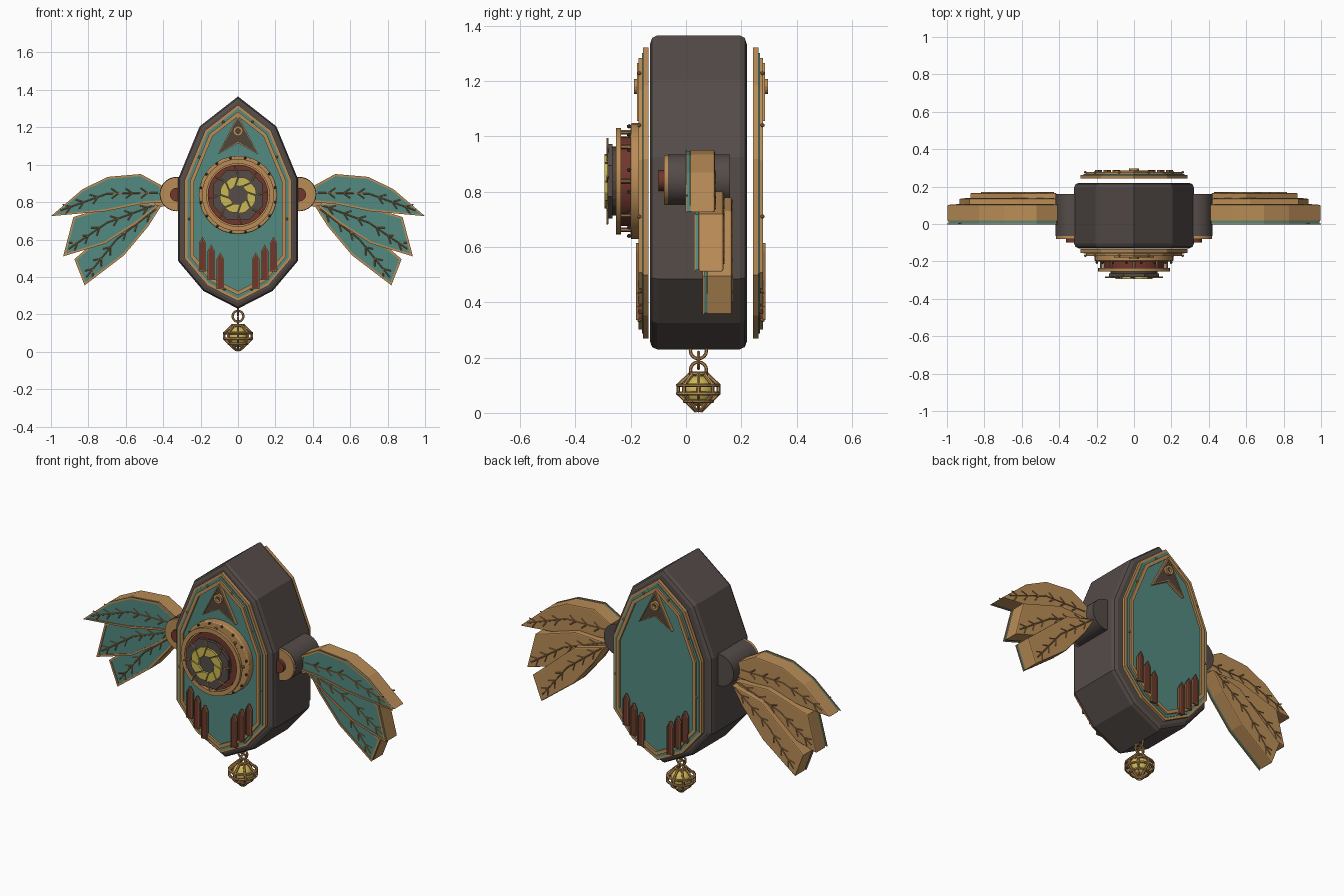
import bpy, bmesh, math
from mathutils import Vector, Matrix

cube = bpy.data.objects.get("Cube")
if cube:
    bpy.data.objects.remove(cube, do_unlink=True)


def material(name, color):
    m = bpy.data.materials.new(name)
    m.use_nodes = True
    m.diffuse_color = (*color, 1)
    m.node_tree.nodes["Principled BSDF"].inputs["Base Color"].default_value = (*color, 1)
    return m


DARK = material("dark casing", (0.09, 0.072, 0.066))
UMBER = material("dark umber", (0.085, 0.058, 0.043))
TEAL = material("teal enamel", (0.085, 0.255, 0.215))
BRASS = material("brass", (0.49, 0.265, 0.095))
RED = material("dark red", (0.16, 0.038, 0.026))
GOLD = material("yellow gold", (0.6, 0.48, 0.09))
BRONZE = material("bronze", (0.3, 0.155, 0.06))


def finish(name, bm, mat, smooth=False):
    bmesh.ops.recalc_face_normals(bm, faces=bm.faces)
    me = bpy.data.meshes.new(name)
    bm.to_mesh(me)
    bm.free()
    me.materials.append(mat)
    ob = bpy.data.objects.new(name, me)
    bpy.context.collection.objects.link(ob)
    if smooth:
        bpy.ops.object.select_all(action='DESELECT')
        ob.select_set(True)
        bpy.context.view_layer.objects.active = ob
        bpy.ops.object.shade_smooth_by_angle(angle=math.radians(35))
    return ob


def ngon(cx, cz, r, n=32, turn=0):
    return [(cx + r * math.cos(turn + math.tau * i / n),
             cz + r * math.sin(turn + math.tau * i / n)) for i in range(n)]


def inset(pts, d):
    """Mitred inward offset of an outline given in (x, z)."""
    n = len(pts)
    area = sum(pts[i - 1][0] * pts[i][1] - pts[i][0] * pts[i - 1][1] for i in range(n))
    s = 1 if area > 0 else -1
    out = []
    for i in range(n):
        p = Vector(pts[i])
        a = (p - Vector(pts[i - 1])).normalized()
        b = (Vector(pts[(i + 1) % n]) - p).normalized()
        na, nb = Vector((-a.y, a.x)) * s, Vector((-b.y, b.x)) * s
        q = p + (na + nb) * d / max(1 + na.dot(nb), 0.3)
        out.append((q.x, q.y))
    return out


def prism(name, pts, y0, y1, mat, bevel=0, smooth=False):
    bm = bmesh.new()
    a, b = ([bm.verts.new((x, y, z)) for x, z in pts] for y in (y0, y1))
    bm.faces.new(a)
    bm.faces.new(b)
    for i in range(len(pts)):
        bm.faces.new((a[i - 1], a[i], b[i], b[i - 1]))
    ob = finish(name, bm, mat, smooth)
    if bevel:  # rounds only the rims of the two caps
        mod = ob.modifiers.new("bevel", 'BEVEL')
        mod.width, mod.segments, mod.angle_limit = bevel, 2, math.radians(85)
    return ob


def frame(name, pts, width, y0, y1, mat, smooth=False):
    bm = bmesh.new()
    loops = [[bm.verts.new((x, y, z)) for x, z in p]
             for p, y in ((pts, y0), (pts, y1), (inset(pts, width), y1), (inset(pts, width), y0))]
    for k in range(4):
        a, b = loops[k - 1], loops[k]
        for i in range(len(pts)):
            bm.faces.new((a[i - 1], a[i], b[i], b[i - 1]))
    return finish(name, bm, mat, smooth)


def rods(name, paths, r, mat):
    """Round bars along a list of polylines."""
    bm = bmesh.new()
    for path in paths:
        for p, q in zip(path, path[1:]):
            p, q = Vector(p), Vector(q)
            d = q - p
            m = d.to_track_quat('Z', 'Y').to_matrix().to_4x4()
            m.translation = (p + q) / 2
            bmesh.ops.create_cone(bm, cap_ends=True, segments=6, radius1=r, radius2=r,
                                  depth=d.length + r * 0.6, matrix=m)
    return finish(name, bm, mat, True)


def rivets(name, spots, y, r, mat):
    bm = bmesh.new()
    for x, z in spots:
        bmesh.ops.create_icosphere(bm, subdivisions=1, radius=r, matrix=Matrix.Translation((x, y, z)))
    return finish(name, bm, mat)


def mirrored(half):
    return half + [(-x, z) for x, z in reversed(half) if x]


# Casing
outline = mirrored([(0, 1.365), (.205, 1.205), (.32, .925), (.32, .485), (.185, .325), (0, .23)])
prism("casing", outline, -.13, .22, DARK, .025)


# Front and back faces: layered plates, emblem, rivets and little pointed bars
def face(side, s, y):
    prism(side + "_plate", inset(outline, .035), y, y + s * .02, BRASS)
    prism(side + "_enamel", inset(outline, .05), y + s * .015, y + s * .024, TEAL)
    frame(side + "_rim", inset(outline, .064), .02, y + s * .02, y + s * .036, BRASS)
    studs = inset(outline, .06)
    mids = [((a[0] + b[0]) / 2, (a[1] + b[1]) / 2) for a, b in zip(studs, studs[1:] + studs[:1])]
    rivets(side + "_rivets", mids, y + s * .034, .008, BRASS)
    badge = mirrored([(0, 1.265), (.108, 1.055), (0, 1.115)])
    prism(side + "_emblem", inset(badge, .004), y + s * .02, y + s * .038, UMBER)
    frame(side + "_emblem_trim", badge, .006, y + s * .02, y + s * .043, BRASS)
    frame(side + "_emblem_ring", ngon(0, 1.18, .027, 16), .014, y + s * .03, y + s * .053, BRASS)
    for sx in (-1, 1):
        for k, x in enumerate((.19, .143, .095)):
            top, low = .615 - .042 * k, .43 - .047 * k
            bar = [(sx * (x - .019), low), (sx * (x + .019), low), (sx * (x + .019), top - .035),
                   (sx * x, top), (sx * (x - .019), top - .035)]
            prism(side + "_bar", inset(bar, .003), y + s * .02, y + s * .04, RED)
            frame(side + "_bar_trim", bar, .005, y + s * .036, y + s * .045, BRONZE)


face("front", -1, -.135)
face("back", 1, .243)

# Medallion
CZ = .838
prism("medallion_base", ngon(0, CZ, .21), -.15, -.2, BRASS, .006, True)
prism("medallion_drum", ngon(0, CZ, .162), -.195, -.238, RED, 0, True)
frame("medallion_ring", ngon(0, CZ, .193), .025, -.235, -.253, BRASS, True)
rods("ring_posts", [[(x, -.195, z), (x, -.24, z)] for x, z in ngon(0, CZ, .176, 8)], .008, BRONZE)
rivets("medallion_rivets", ngon(0, CZ, .202, 16, .2), -.206, .008, UMBER)
prism("medallion_core", ngon(0, CZ, .125, 24), -.23, -.27, UMBER)
prism("medallion_disc", ngon(0, CZ, .146, 8, math.pi / 8), -.265, -.283, DARK)
spokes = zip(ngon(0, CZ, .108, 8), ngon(0, CZ, .155, 8, .12))
rods("medallion_spokes", [[(a[0], -.284, a[1]), (b[0], -.284, b[1])] for a, b in spokes], .004, BRASS)
for k in range(8):
    t = math.tau * k / 8
    blade = [ngon(0, CZ, r, 1, t + a)[0] for r, a in
             ((.099, 0), (.1, .37), (.095, .74), (.05, 1.05), (.047, .68), (.052, .34))]
    prism("iris_blade", blade, -.28, -.295, GOLD)

# Hinges and wings: outline of each feather with its spine
feathers = [
    ([(.40, .80), (.41, .89), (.52, .95), (.695, .935), (.83, .87), (1, .725), (.7, .752), (.52, .79)],
     [(.43, .85), (.7, .845), (.95, .755)]),
    ([(.41, .79), (.62, .80), (.88, .72), (.935, .51), (.71, .578), (.55, .68)],
     [(.43, .79), (.7, .69), (.905, .55)]),
    ([(.41, .78), (.6, .73), (.875, .495), (.82, .355), (.61, .515), (.48, .67)],
     [(.43, .77), (.65, .6), (.81, .4)]),
]


def veins(spine, s, y):
    paths = [[(s * x, y, z) for x, z in spine]]
    for a, b in zip(spine, spine[1:]):
        a, b = Vector(a), Vector(b)
        d = (b - a).normalized()
        for t in (.2, .5, .78):
            p = a.lerp(b, t)
            for side in (-1, 1):
                q = p + d * .035 + Vector((-d.y, d.x)) * side * .026
                paths.append([(s * p.x, y, p.y), (s * q.x, y, q.y)])
    return paths


for s, tag in ((1, "left"), (-1, "right")):
    hub = s * .327
    prism(tag + "_hinge", ngon(hub, .843, .092), -.065, .16, DARK, 0, True)
    prism(tag + "_hinge_cap", ngon(hub, .843, .09), -.08, -.06, BRASS, 0, True)
    prism(tag + "_hinge_bolt", ngon(hub, .84, .037, 16), -.1, -.06, RED, 0, True)
    prism(tag + "_wing_root", ngon(s * .41, .83, .055, 12), .02, .095, BRASS)
    for k, (pts, spine) in enumerate(feathers):
        pts = [(s * x, z) for x, z in pts]
        y = .014 + .031 * k
        prism(tag + "_feather", pts, y, y + .09, BRASS, .006)
        prism(tag + "_feather_enamel", inset(pts, .004), y - .011, y + .005, TEAL)
        frame(tag + "_feather_trim", pts, .011, y - .016, y - .01, BRASS)
        rods(tag + "_feather_veins", veins(spine, s, y - .011), .0035, BRONZE)
        rods(tag + "_feather_back_veins", veins(spine, s, y + .091), .0035, BRONZE)

# Pendant: chain links, caged bell
YB = .045
for name, z, flat in (("upper_link", .225, False), ("middle_link", .19, True), ("lower_link", .155, False)):
    ring = ngon(0, z, .029, 16)
    ring.append(ring[0])
    rods(name, [[(a, YB, h) if flat else (0, YB + a, h) for a, h in ring]], .006, BRASS)
ribs = []
for k in range(8):
    c, n = math.cos(math.tau * k / 8), math.sin(math.tau * k / 8)
    ribs.append([(r * c, YB + r * n, z) for r, z in ((.028, .143), (.073, .1), (.073, .07), (.01, .008))])
rods("bell_cage", ribs, .007, BRASS)
bands = []
for r, z in ((.074, .1), (.074, .07), (.05, .042), (.03, .142)):
    ring = ngon(0, YB, r, 16)
    bands.append([(x, y, z) for x, y in ring + ring[:1]])
rods("bell_bands", bands, .007, BRASS)
bm = bmesh.new()
bmesh.ops.create_uvsphere(bm, u_segments=16, v_segments=10, radius=.056,
                          matrix=Matrix.Translation((0, YB, .08)))
finish("bell", bm, GOLD, True)
